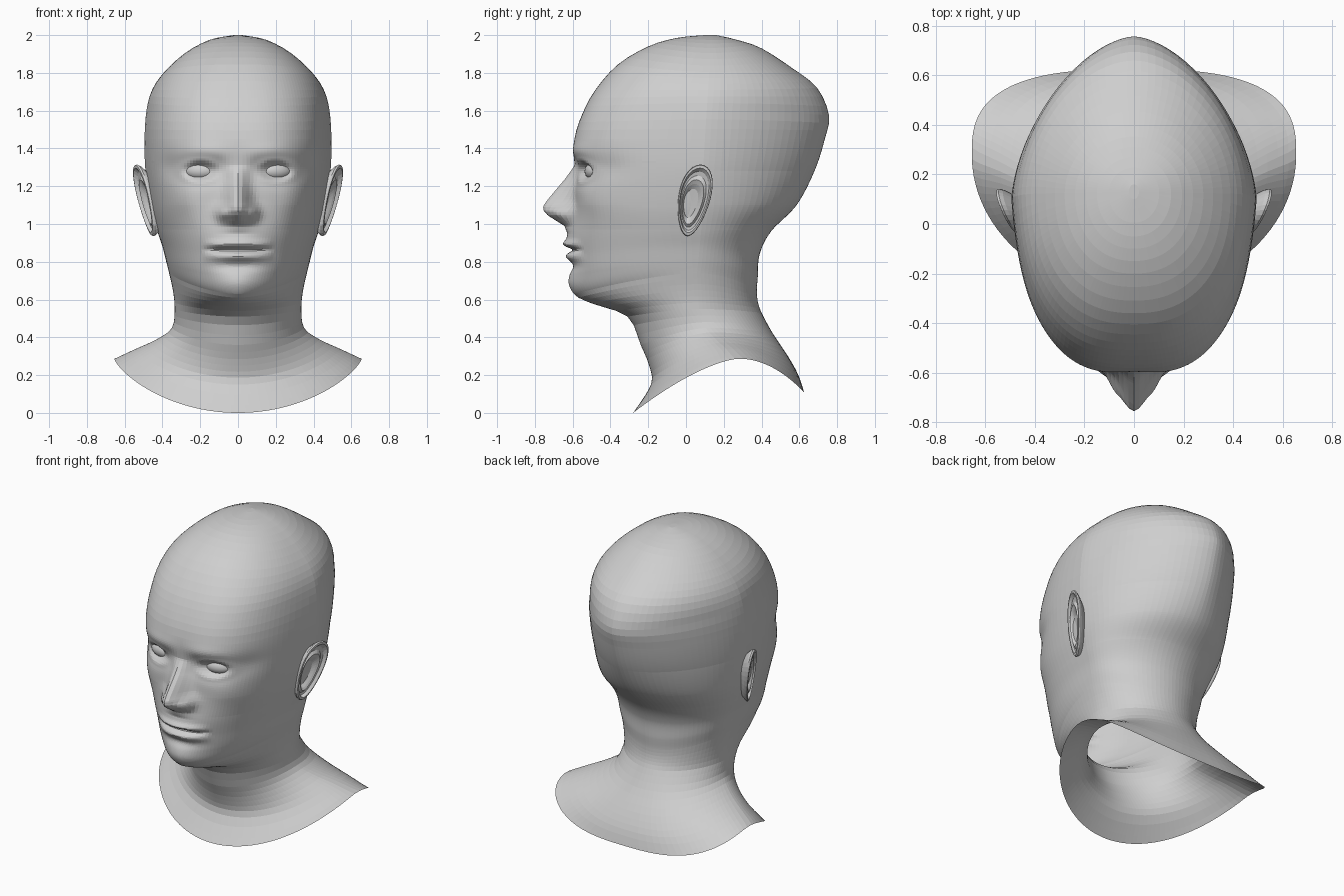
import bpy, bmesh, math
from math import sin, cos, pi, exp

if "Cube" in bpy.data.objects:
    bpy.data.objects.remove(bpy.data.objects["Cube"], do_unlink=True)

clay = bpy.data.materials.new("grey clay")
clay.use_nodes = True
GREY = (0.62, 0.62, 0.62, 1)
clay.diffuse_color = GREY
clay.node_tree.nodes["Principled BSDF"].inputs["Base Color"].default_value = GREY


def lerp_keys(keys, s):
    """Linear interpolation in a list of (position, value, ...) keys."""
    if s <= keys[0][0]:
        return keys[0][1:]
    for a, b in zip(keys, keys[1:]):
        if s <= b[0]:
            f = (s - a[0]) / (b[0] - a[0])
            return tuple(u + (v - u) * f for u, v in zip(a[1:], b[1:]))
    return keys[-1][1:]


def smooth_row(rows, i, f):
    """Catmull-Rom blend between row i and the next one."""
    last = len(rows) - 1
    quad = (rows[max(i - 1, 0)], rows[i], rows[min(i + 1, last)], rows[min(i + 2, last)])
    return [b + 0.5 * f * (c - a + f * (2 * a - 5 * b + 4 * c - d + f * (3 * (b - c) + d - a)))
            for a, b, c, d in zip(*quad)]


def add_mirror(obj):
    mod = obj.modifiers.new("mirror", 'MIRROR')
    mod.use_mirror_merge = True
    mod.merge_threshold = 0.0005


def loft(name, rings, closed, cap_first=False, cap_last=False):
    """Skin a list of point rings and mirror it across x."""
    bm = bmesh.new()
    grid = [[bm.verts.new(p) for p in ring] for ring in rings]
    n = len(grid[0])
    for up, down in zip(grid, grid[1:]):
        for j in range(n if closed else n - 1):
            k = (j + 1) % n
            quad = (up[j], down[j], down[k], up[k])
            bm.faces.new(quad[::-1] if closed else quad)
    if cap_first:
        bm.faces.new(grid[0])
    if cap_last:
        bm.faces.new(grid[-1])
    mesh = bpy.data.meshes.new(name)
    bm.to_mesh(mesh)
    bm.free()
    mesh.materials.append(clay)
    obj = bpy.data.objects.new(name, mesh)
    bpy.context.collection.objects.link(obj)
    add_mirror(obj)
    return obj


# Head sections, crown to collar: front y, z / side x, z / back y, z
SECTIONS = [
    (.10, 2, .02, 2, .16, 2),
    (-.05, 1.985, .15, 1.975, .27, 1.975),
    (-.2, 1.94, .28, 1.905, .4, 1.93),
    (-.36, 1.845, .39, 1.805, .57, 1.82),
    (-.48, 1.71, .455, 1.71, .695, 1.72),
    (-.55, 1.58, .485, 1.6, .757, 1.575),
    (-.59, 1.45, .495, 1.45, .735, 1.45),
    (-.59, 1.28, .49, 1.28, .68, 1.28),
    (-.59, 1.1, .465, 1.1, .585, 1.1),
    (-.6, .97, .43, .97, .45, .96),
    (-.605, .85, .4, .88, .39, .84),
    (-.61, .73, .38, .8, .38, .72),
    (-.59, .63, .365, .74, .375, .65),
    (-.5, .58, .345, .65, .38, .59),
    (-.31, .51, .335, .55, .4, .53),
    (-.24, .36, .35, .45, .46, .42),
    (-.195, .25, .43, .39, .54, .3),
    (-.185, .15, .54, .34, .595, .2),
    (-.28, 0, .655, .287, .625, .11),
]
# Section number: y of widest point, front roundness, back roundness, front taper
SHAPES = [(0, .13, 2, 2, 0), (3, .11, 2.35, 1.95, .03), (5, .1, 2.8, 1.65, .13),
          (7, .08, 3, 1.7, .15), (8, .08, 2.9, 1.85, .14), (9, .07, 2.55, 1.95, .11),
          (12, .05, 1.75, 1.9, 0), (14, .06, 1.9, 1.9, 0), (18, .28, 2, 2.8, 0)]
# Nose: z, height, half width
NOSE = [(.95, 0, .08), (.99, .03, .08), (1.015, .08, .08), (1.045, .135, .08), (1.07, .162, .078),
        (1.095, .166, .072), (1.13, .142, .062), (1.24, .05, .048), (1.31, 0, .045)]
EYE_X, EYE_Z = .2, 1.28


def bump(x, z, cx, cz, sx, sz):
    return exp(-((x - cx) / sx) ** 2 - ((z - cz) / sz) ** 2)


def face_relief(x, z):
    """Forward push of the face surface for nose, brow, eyes, lips and chin."""
    height, width = lerp_keys(NOSE, z)
    push = height * exp(-(x / width) ** 2)
    push += .03 * bump(x, z, .08, 1.055, .03, .035)         # nostril wing
    push += .012 * bump(x, z, .17, 1.385, .14, .045)        # brow
    push -= .06 * bump(x, z, EYE_X, EYE_Z, .1, .06)         # eye socket
    push -= .012 * bump(x, z, .1, 1.29, .04, .05)           # inner eye corner
    push -= .02 * bump(x, z, .37, 1.3, .06, .07)            # temple hollow
    push += .012 * bump(x, z, .3, 1.13, .08, .08)           # cheekbone
    lid = math.hypot((x - EYE_X) / .095, (z - EYE_Z) / .055)
    push += .011 * exp(-((lid - 1) / .36) ** 2)             # eyelids
    push += .028 * bump(x, z, 0, .93, .15, .075)            # mouth mound
    mouth = max(0, 1 - (x / .19) ** 2)
    push += mouth * .026 * exp(-((z - .893) / .022) ** 2)   # upper lip
    push -= mouth * .024 * exp(-((z - .863) / .014) ** 2)   # mouth line
    push += mouth * .026 * exp(-((z - .828) / .025) ** 2)   # lower lip
    push -= .014 * bump(x, z, 0, .775, .12, .03)            # hollow under lip
    push += .014 * bump(x, z, 0, .69, .12, .05)             # chin
    return push


def head_ring(row, shape, steps=56):
    yf, zf, xs, zs, yb, zb = row
    ys, round_front, round_back, taper = shape
    ring = []
    for k in range(steps + 1):
        t = pi * (k / steps) ** 1.35
        front = t < pi / 2
        p = round_front if front else round_back
        c = abs(cos(t)) ** (2 / p)
        x = xs * max(sin(t), 0) ** (2 / p) if 0 < k < steps else 0
        y = ys + ((yf if front else yb) - ys) * c
        z = zs + ((zf if front else zb) - zs) * c ** (1.5 if front else 2)
        if front:
            x *= 1 - taper * c
            if y < -.2:
                y -= face_relief(x, z)
        ring.append((x, y, z))
    return ring


# Head, neck and collar as one open shell, finely divided across the face
rings = []
for i in range(len(SECTIONS) - 1):
    parts = 16 if 6 <= i < 12 else 3
    for s in range(parts):
        f = s / parts
        rings.append(head_ring(smooth_row(SECTIONS, i, f), lerp_keys(SHAPES, i + f)))
rings.append(head_ring(SECTIONS[-1], SHAPES[-1][1:]))
loft("head_and_neck", rings, closed=False, cap_first=True)

# Ears: rings (scale, lift) from the back root over the rim into the hollow
EAR_RINGS = [(.7, -.06), (.95, -.015), (1, 0), (.98, .01), (.9, .012), (.82, -.006),
             (.72, -.008), (.62, .004), (.52, -.004), (.4, -.018), (.15, -.02)]


def ear_ring(scale, lift, steps=32):
    """Egg outline leaning back, its hollow shifted forward and down."""
    ring = []
    inset = max(0, .9 - scale)
    for k in range(steps):
        t = 2 * pi * k / steps
        b = .19 * sin(t) * scale - .03 * inset
        a = (.085 + .018 * sin(t)) * cos(t) * scale + .18 * b - .03 * inset
        ring.append((.49 + .17 * b + .36 * a + lift, .043 + a, 1.125 + b))
    return ring


loft("ears", [ear_ring(*r) for r in EAR_RINGS], closed=True, cap_last=True)

# Eyeballs, flattened and turned to follow the face
bpy.ops.mesh.primitive_uv_sphere_add(segments=24, ring_count=14, radius=1)
eyes = bpy.context.object
eyes.name = "eyeballs"
for v in eyes.data.vertices:
    x, y, z = v.co.x * .085, v.co.y * .05, v.co.z * .048
    turn = math.radians(15)
    v.co = (EYE_X + x * cos(turn) - y * sin(turn), -.484 + x * sin(turn) + y * cos(turn), EYE_Z + z)
eyes.data.materials.append(clay)
add_mirror(eyes)
bpy.ops.object.shade_smooth_by_angle(angle=math.radians(40))
